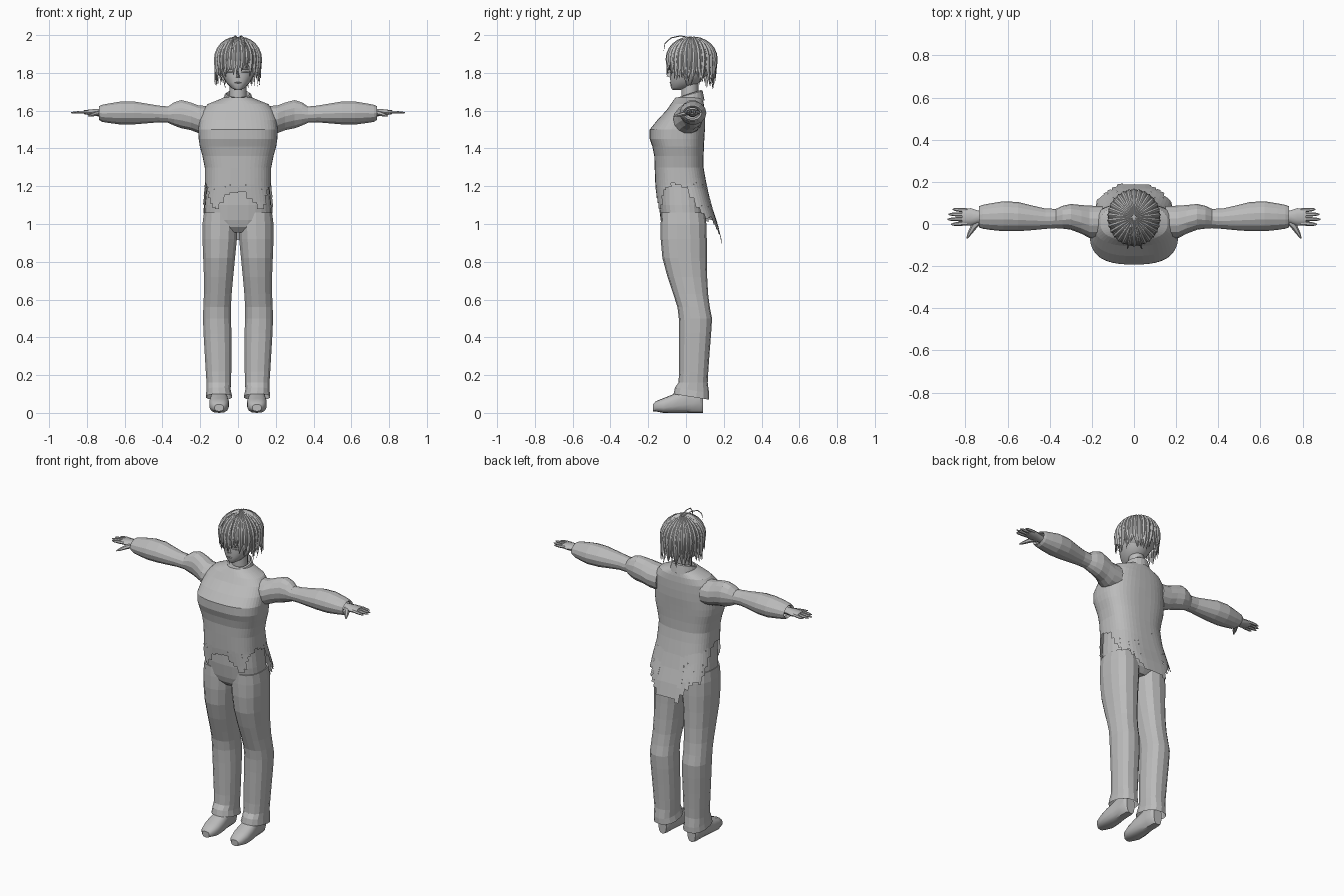
import bpy, bmesh, math, random
from mathutils import Vector

if "Cube" in bpy.data.objects:
    bpy.data.objects.remove(bpy.data.objects["Cube"])

random.seed(4)
grey = bpy.data.materials.new("plain_grey")
grey.diffuse_color = (0.5, 0.5, 0.5, 1)
grey.use_nodes = True
grey.node_tree.nodes["Principled BSDF"].inputs["Base Color"].default_value = grey.diffuse_color


def finish(name, bm, smooth=None):
    bmesh.ops.recalc_face_normals(bm, faces=bm.faces)
    me = bpy.data.meshes.new(name)
    bm.to_mesh(me)
    bm.free()
    ob = bpy.data.objects.new(name, me)
    bpy.context.collection.objects.link(ob)
    me.materials.append(grey)
    if smooth:
        bpy.ops.object.select_all(action='DESELECT')
        ob.select_set(True)
        bpy.context.view_layer.objects.active = ob
        bpy.ops.object.shade_smooth_by_angle(angle=math.radians(smooth))
    return ob


def skin(bm, rings, caps=(True, True)):
    """Join closed rings of points into a tube."""
    vs = [[bm.verts.new(p) for p in r] for r in rings]
    n = len(vs[0])
    for a, b in zip(vs, vs[1:]):
        for i in range(n):
            bm.faces.new((a[i], a[(i + 1) % n], b[(i + 1) % n], b[i]))
    if caps[0]:
        bm.faces.new(vs[0])
    if caps[1]:
        bm.faces.new(vs[-1])


def power(a, e):
    """Point on a unit superellipse; angle 0 faces the front."""
    s, c = math.sin(a), math.cos(a)
    return (math.copysign(abs(s) ** (2 / e), s), -math.copysign(abs(c) ** (2 / e), c))


def oval(cx, cy, z, rx, ry, n, e=2.0, tilt=0.0):
    pts = []
    for i in range(n):
        u, v = power(2 * math.pi * i / n, e)
        pts.append(Vector((cx + rx * u, cy + ry * v, z + tilt * v)))
    return pts


def table(rows, t):
    """Linear lookup in rows sorted by their first value."""
    if t <= rows[0][0]:
        return rows[0][1:]
    for a, b in zip(rows, rows[1:]):
        if t <= b[0]:
            k = (t - a[0]) / (b[0] - a[0])
            return [p + (q - p) * k for p, q in zip(a[1:], b[1:])]
    return rows[-1][1:]


def tube(bm, path, widths, out, flat=0.6, n=4):
    """Tapered strand along a path; out(p) gives the outward direction."""
    rings = []
    for i, p in enumerate(path):
        t = (path[min(i + 1, len(path) - 1)] - path[max(i - 1, 0)]).normalized()
        side = t.cross(out(p)).normalized()
        up = side.cross(t)
        rings.append([p + widths[i] * (side * math.cos(2 * math.pi * k / n)
                                       + up * flat * math.sin(2 * math.pi * k / n)) for k in range(n)])
    skin(bm, rings)


# Jacket: z, half width, front y, back y, squareness
JACKET = [(0.88, .18, -.15, .197, 3.2), (1.0, .197, -.15, .168, 3.2), (1.1, .19, -.152, .135, 3),
          (1.2, .176, -.162, .11, 2.8), (1.3, .176, -.166, .093, 2.7), (1.36, .188, -.168, .093, 2.7),
          (1.41, .202, -.178, .095, 2.7), (1.45, .208, -.192, .097, 2.7), (1.5, .21, -.192, .1, 2.6),
          (1.55, .205, -.152, .1, 2.5), (1.6, .19, -.105, .098, 2.5), (1.635, .16, -.08, .094, 2.4),
          (1.655, .11, -.066, .09, 2.2), (1.67, .075, -.055, .085, 2)]
N = 48


def jacket_point(i, z):
    hw, f, b, e = table(JACKET, z)
    u, v = power(2 * math.pi * i / N, e)
    return Vector((hw * u, (f + b) / 2 + (b - f) / 2 * v, z))


bm = bmesh.new()
heights = [1.24] + [r[0] for r in JACKET if r[0] > 1.24]
skin(bm, [[jacket_point(i, z) for i in range(N)] for z in heights], (False, True))
# Ragged hem that drops into a tail at the back: angle from the front, height
HEM = [(0, 1.19), (15, 1.13), (28, 1.08), (40, 1.10), (55, 1.17), (80, 1.22), (95, 1.2),
       (105, 1.12), (120, 1.02), (140, 1.03), (160, .95), (172, .89), (180, .92)]
for i in range(N):
    ang = 360 * (i + .5) / N
    low = table(HEM, min(ang, 360 - ang))[0] + random.uniform(-.012, .012)
    zs = [1.24 + (low - 1.24) * k / 4 for k in range(5)]
    for a, b in zip(zs, zs[1:]):
        bm.faces.new([bm.verts.new(p) for p in (jacket_point(i, a), jacket_point(i + 1, a),
                                                jacket_point(i + 1, b), jacket_point(i, b))])
bmesh.ops.remove_doubles(bm, verts=bm.verts, dist=1e-4)
finish("jacket", bm)

# Collar and neck
bm = bmesh.new()
skin(bm, [oval(0, .018, z, rx, ry, 20, 2, t) for z, rx, ry, t in
          ((1.645, .082, .08, .01), (1.685, .07, .07, .02), (1.69, .062, .062, .02), (1.66, .058, .058, .01))],
     (False, False))
finish("collar", bm)
bm = bmesh.new()
skin(bm, [oval(0, .02, z, .045, .045, 14) for z in (1.63, 1.7, 1.78)])
finish("neck", bm, 40)

# Trouser seat
bm = bmesh.new()
skin(bm, [oval(0, y, z, rx, ry, 28, 2.6) for z, y, rx, ry in
          ((.955, -.012, .06, .085), (.985, -.012, .14, .112), (1.02, -.014, .18, .12),
           (1.1, -.022, .176, .122), (1.25, -.03, .162, .115))])
finish("trouser_seat", bm)

# Trouser legs: z, inner x, outer x, front y, back y
LEG = [(.085, .03, .172, -.066, .122), (.12, .038, .168, -.058, .122), (.16, .036, .168, -.04, .115),
       (.22, .034, .172, -.036, .118), (.32, .033, .178, -.036, .125), (.42, .033, .184, -.036, .133),
       (.5, .036, .187, -.038, .138), (.56, .036, .185, -.045, .126), (.63, .032, .182, -.068, .117),
       (.72, .024, .182, -.098, .112), (.82, .014, .186, -.125, .11), (.92, .004, .19, -.134, .11),
       (1.0, 0, .19, -.134, .108), (1.06, .01, .182, -.132, .1)]
for s, side in ((1, "left"), (-1, "right")):
    bm = bmesh.new()
    skin(bm, [oval(s * (a + b) / 2, (f + k) / 2, z, (b - a) / 2, (k - f) / 2, 14, 2.4,
                   -.015 if z < .13 else 0) for z, a, b, f, k in LEG], (False, True))
    finish("trouser_leg_" + side, bm)

    # Shoe, lofted from toe to heel: y, half width, height
    bm = bmesh.new()
    rings = []
    for y, hw, h in ((-.175, .024, .045), (-.16, .04, .062), (-.12, .051, .078), (-.07, .053, .098),
                     (-.02, .047, .12), (.03, .042, .145), (.075, .04, .14), (.09, .028, .12)):
        ring = []
        for k in range(14):
            u, v = power(2 * math.pi * k / 14, 2.6)
            lift = .008 if y < -.15 else 0
            ring.append(Vector((s * (.1 + hw * u), y, lift + (h - lift) * (v + 1) / 2)))
        rings.append(ring)
    skin(bm, rings)
    finish("shoe_" + side, bm, 35)

    # Sleeve: x, centre y, radius y, low z, high z
    bm = bmesh.new()
    rings = []
    for x, cy, ry, lo, hi in ((.15, .01, .075, 1.475, 1.625), (.21, .01, .077, 1.48, 1.63),
                              (.25, .022, .068, 1.495, 1.645), (.30, .034, .061, 1.505, 1.658),
                              (.34, .032, .054, 1.52, 1.645), (.37, .026, .046, 1.535, 1.623),
                              (.42, .025, .048, 1.537, 1.628), (.48, .029, .058, 1.532, 1.638),
                              (.55, .035, .069, 1.526, 1.65), (.62, .037, .071, 1.525, 1.65),
                              (.68, .035, .063, 1.533, 1.64), (.72, .034, .056, 1.54, 1.632),
                              (.735, .034, .05, 1.55, 1.625), (.72, .034, .04, 1.56, 1.615)):
        rings.append([Vector((s * x, cy + ry * math.cos(k * math.pi / 7),
                              (lo + hi) / 2 + (hi - lo) / 2 * math.sin(k * math.pi / 7))) for k in range(14)])
    skin(bm, rings, (True, False))
    finish("sleeve_" + side, bm)

    # Hand: palm, four fingers, thumb
    bm = bmesh.new()
    skin(bm, [[Vector((s * x, cy + ry * math.cos(k * math.pi / 5), z + rz * math.sin(k * math.pi / 5)))
               for k in range(10)] for x, cy, ry, z, rz in
              ((.68, .034, .028, 1.588, .022), (.74, .034, .03, 1.59, .021),
               (.775, .034, .041, 1.591, .017), (.815, .034, .038, 1.592, .011))])
    up = lambda p: Vector((0, 0, 1))
    for y0, y1, tip in ((.004, -.002, .868), (.024, .022, .885), (.045, .046, .88), (.064, .07, .86)):
        path = [Vector((s * (.79 + (tip - .79) * t), y0 + (y1 - y0) * t, 1.593 - .004 * t)) for t in (0, .4, .8, 1)]
        tube(bm, path, (.0105, .0105, .008, .003), up, .85, 6)
    tube(bm, [Vector((s * x, y, z)) for x, y, z in
              ((.735, .015, 1.588), (.762, -.015, 1.582), (.78, -.045, 1.575), (.793, -.068, 1.57))],
         (.016, .015, .01, .003), up, .8, 6)
    finish("hand_" + side, bm, 40)

# Head: z, half width, front y, back y
bm = bmesh.new()
skin(bm, [oval(0, (f + b) / 2, z, w, (b - f) / 2, 20, 2.2) for z, w, f, b in
          ((1.71, .016, -.072, -.03), (1.722, .038, -.08, .03), (1.75, .064, -.083, .075),
           (1.785, .083, -.084, .1), (1.83, .094, -.082, .125), (1.88, .1, -.086, .135),
           (1.93, .09, -.075, .125), (1.965, .06, -.04, .09))])
finish("head", bm, 50)

# Nose, and thin mouth, eyelid and brow strips
bm = bmesh.new()
tip, rim = Vector((0, -.103, 1.782)), [(-.012, -.078, 1.774), (.012, -.078, 1.774), (0, -.078, 1.825)]
vs = [bm.verts.new(p) for p in rim] + [bm.verts.new(tip)]
for a, b in ((0, 1), (1, 2), (2, 0)):
    bm.faces.new((vs[a], vs[b], vs[3]))
finish("nose", bm)
bm = bmesh.new()
front = lambda p: Vector((0, -1, 0))
tube(bm, [Vector((x, -.083, 1.748)) for x in (-.018, 0, .018)], (.001, .004, .001), front, 1)
for s in (1, -1):
    for z, r in ((1.822, .005), (1.806, .003), (1.85, .003)):
        tube(bm, [Vector((s * x, y, z - d)) for x, y, d in
                  ((.02, -.083, .003), (.04, -.077, 0), (.062, -.065, .004))], (.001, r, .001), front, .8)
finish("face_details", bm)

# Hair base: a cap trimmed away from the face
C, R = Vector((0, .03, 1.872)), Vector((.117, .127, .117))
bm = bmesh.new()
bmesh.ops.create_uvsphere(bm, u_segments=28, v_segments=16, radius=1)
for v in bm.verts:
    v.co = Vector((v.co[k] * R[k] * .97 + C[k] for k in range(3)))
bmesh.ops.delete(bm, geom=[f for f in bm.faces if f.calc_center_median().z <
                           (1.87 if f.calc_center_median().y < -.03 else 1.765)], context='FACES')
finish("hair_cap", bm, 40)

# Hair locks: fan out from the crown, then hang to a pointed tip
bm = bmesh.new()
radial = lambda p: (p - C + Vector((0, 0, .001))).normalized()
TIPS = [(0, 1.80), (30, 1.795), (50, 1.76), (75, 1.735), (110, 1.735), (180, 1.715)]
for layer, count in ((0, 30), (1, 30)):
    for i in range(count):
        deg = 360 * (i + .5 * layer) / count
        a = math.radians(deg)
        end = table(TIPS, min(deg, 360 - deg))[0] + random.uniform(-.012, .03) + .012 * layer
        flare = random.uniform(-.16, .08)
        twist = random.uniform(-.16, .16)
        grow = 1 - .025 * layer
        path, widths = [], []
        for k in range(7):                      # over the skull
            phi = math.radians(6 + 84 * k / 6)
            path.append(C + Vector((R.x * math.sin(phi) * math.sin(a), -R.y * math.sin(phi) * math.cos(a),
                                    R.z * math.cos(phi))) * grow)
            widths.append(.005 + .015 * math.sin(phi))
        for t in (.35, .7, 1):                  # hanging end
            r, b = grow * (1 + flare * t * t), a + twist * t * t
            path.append(Vector((R.x * r * math.sin(b), C.y - R.y * r * math.cos(b), C.z + (end - C.z) * t)))
            widths.append(.02 * (1 - t) + .0008)
        tube(bm, path, widths, radial, .55)
finish("hair_locks", bm, 25)

# Loose strands arching forward from the crown
bm = bmesh.new()
for x in (-.03, .035):
    tube(bm, [Vector((x * t, y, z)) for t, y, z in
              ((.2, .03, 1.985), (.5, -.03, 1.996), (.8, -.08, 1.985), (1, -.112, 1.955), (1.1, -.118, 1.915))],
         (.003, .005, .005, .004, .001), radial, .6)
finish("loose_strands", bm, 40)
